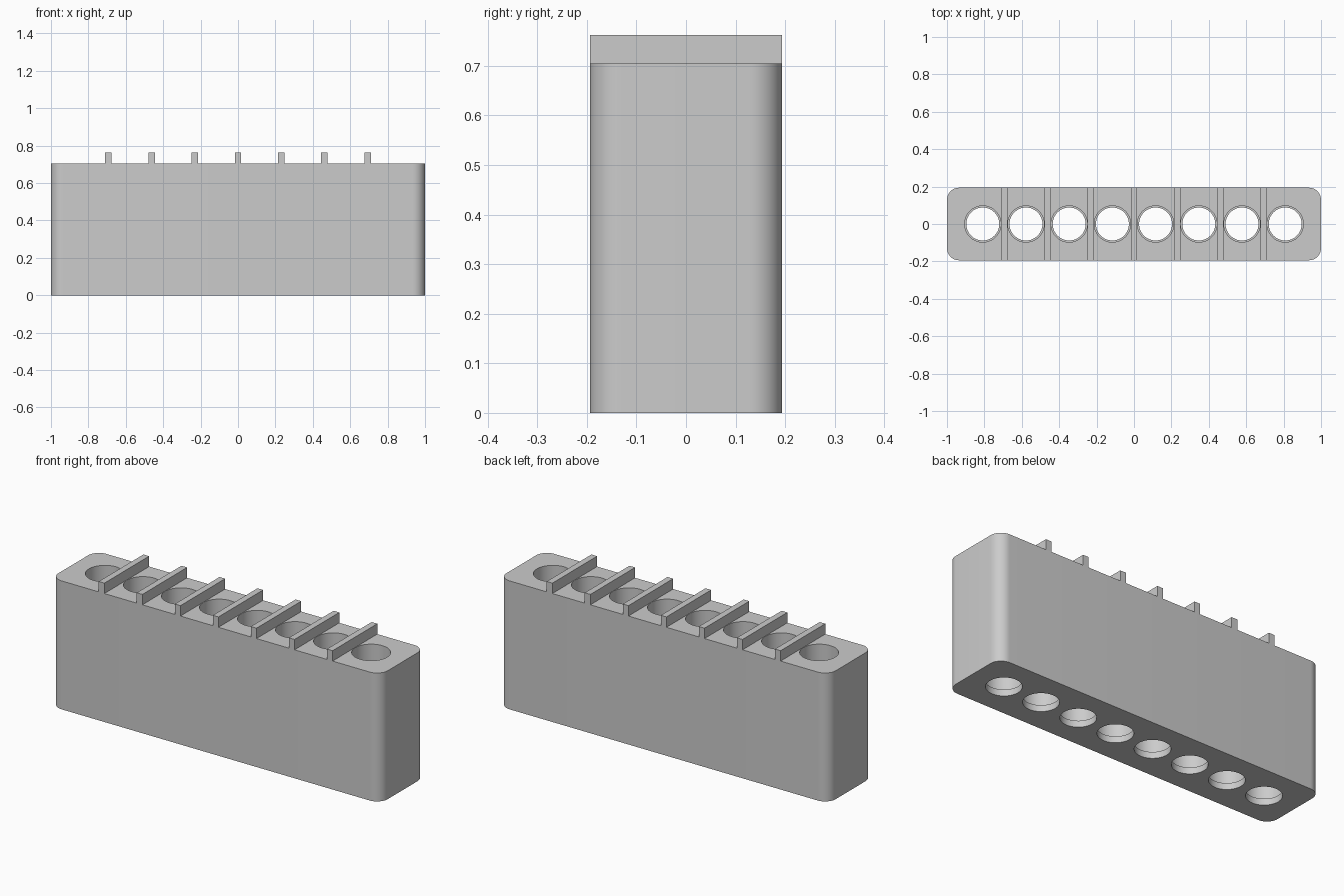
import bpy, bmesh, math

if "Cube" in bpy.data.objects:
    bpy.data.objects.remove(bpy.data.objects["Cube"])

HALF_Y, BODY_H, TOP = 0.194, 0.705, 0.762
PITCH = 0.231
CORNER = 0.065

grey = bpy.data.materials.new("light grey")
grey.diffuse_color = (0.6, 0.6, 0.6, 1)
grey.use_nodes = True
grey.node_tree.nodes["Principled BSDF"].inputs["Base Color"].default_value = grey.diffuse_color


def make_object(name, bm):
    bmesh.ops.recalc_face_normals(bm, faces=bm.faces)
    mesh = bpy.data.meshes.new(name)
    bm.to_mesh(mesh)
    bm.free()
    mesh.materials.append(grey)
    ob = bpy.data.objects.new(name, mesh)
    bpy.context.collection.objects.link(ob)
    return ob


def loft(bm, rings):
    """Skin a stack of equal-length point rings and cap both ends."""
    loops = [[bm.verts.new(p) for p in ring] for ring in rings]
    for a, b in zip(loops, loops[1:]):
        for i in range(len(a)):
            j = (i + 1) % len(a)
            bm.faces.new((a[i], a[j], b[j], b[i]))
    bm.faces.new(loops[0][::-1])
    bm.faces.new(loops[-1])


# Rounded rectangular block
outline = []
for k, (sx, sy) in enumerate([(1, 1), (-1, 1), (-1, -1), (1, -1)]):
    for i in range(13):
        a = math.pi / 2 * (k + i / 12)
        outline.append((sx * (1 - CORNER) + CORNER * math.cos(a),
                        sy * (HALF_Y - CORNER) + CORNER * math.sin(a)))
bm = bmesh.new()
loft(bm, [[(x, y, z) for x, y in outline] for z in (0, BODY_H)])
body = make_object("rack_body", bm)

# Stepped bores: a narrow exit at the bottom, wider above
bm = bmesh.new()
steps = [(0.088, -0.1), (0.088, 0.035), (0.097, 0.035), (0.097, BODY_H + 0.1)]
for n in range(8):
    cx = (n - 3.5) * PITCH
    loft(bm, [[(cx + r * math.cos(t * math.tau / 64), r * math.sin(t * math.tau / 64), z)
               for t in range(64)] for r, z in steps])
cutter = make_object("bore_cutter", bm)
cutter.hide_render = True

mod = body.modifiers.new("bores", 'BOOLEAN')
mod.operation, mod.solver, mod.object = 'DIFFERENCE', 'EXACT', cutter
bpy.context.view_layer.objects.active = body
body.select_set(True)
bpy.ops.object.modifier_apply(modifier=mod.name)
bpy.data.objects.remove(cutter)
bpy.ops.object.shade_smooth_by_angle(angle=math.radians(30))

# Divider ribs between the bores
for n in range(7):
    cx, w = (n - 3) * PITCH, 0.0172
    bm = bmesh.new()
    loft(bm, [[(cx - w, -HALF_Y, z), (cx + w, -HALF_Y, z),
               (cx + w, HALF_Y, z), (cx - w, HALF_Y, z)] for z in (BODY_H, TOP)])
    make_object(f"divider_rib_{n + 1}", bm)
